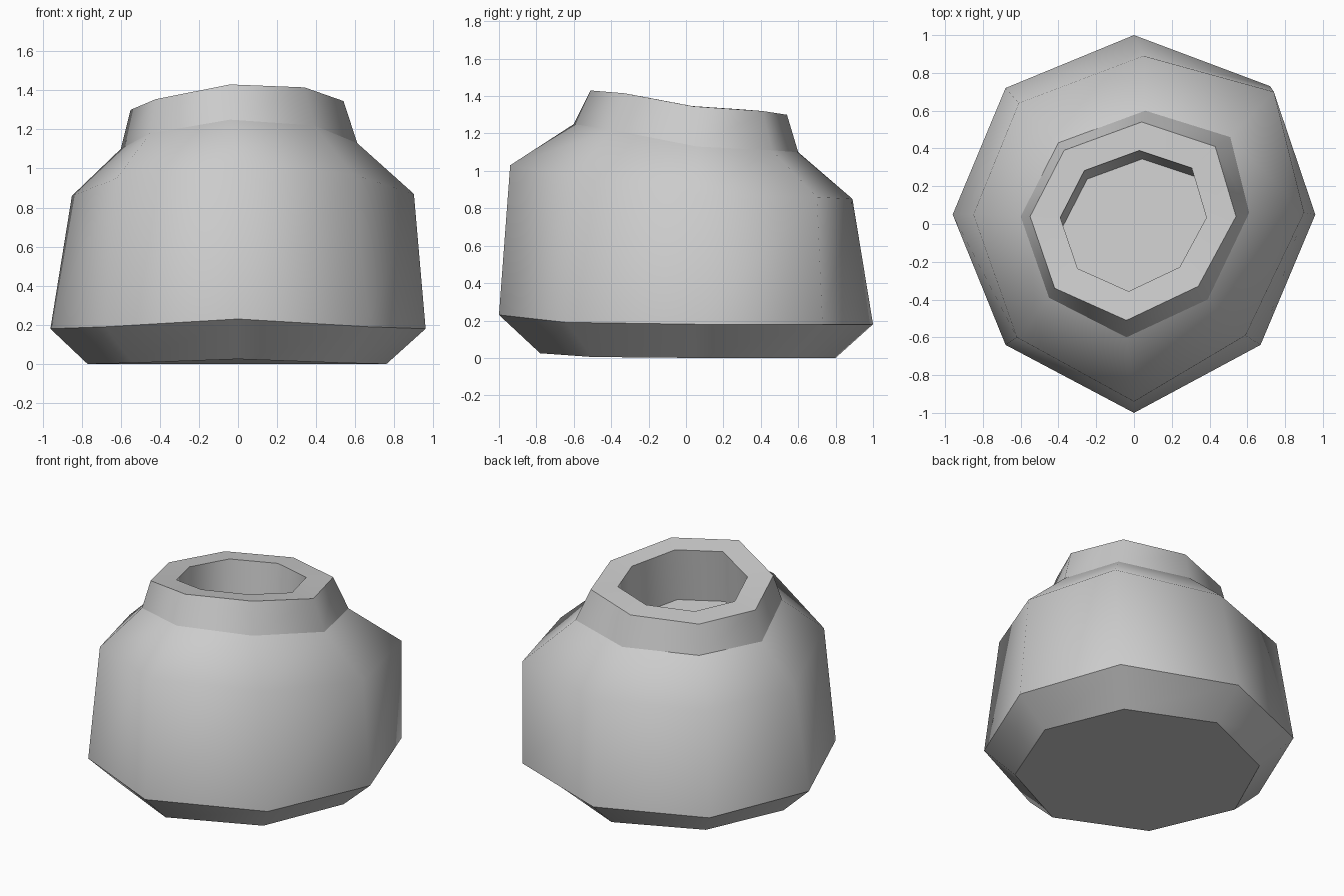
import bpy
import bmesh
from mathutils import Vector

cube = bpy.data.objects.get("Cube")
if cube:
    bpy.data.objects.remove(cube, do_unlink=True)

clay = bpy.data.materials.new("plain grey")
clay.use_nodes = True
grey = (0.6, 0.6, 0.6, 1.0)
clay.diffuse_color = grey
clay.node_tree.nodes["Principled BSDF"].inputs["Base Color"].default_value = grey

# Hand-shaped eight-sided rings, counter-clockwise from the front corner
base = [(0, -.78, .025), (.54, -.5, .005), (.76, .05, 0), (.55, .56, 0),
        (0, .8, 0), (-.54, .56, 0), (-.77, .05, 0), (-.54, -.5, .005)]
belly = [(0, -1, .23), (.67, -.64, .19), (.96, .05, .18), (.72, .73, .18),
         (0, 1, .18), (-.68, .72, .18), (-.96, .05, .18), (-.68, -.64, .19)]
shoulder = [(0, -.94, 1.03), (.59, -.59, .97), (.9, .06, .87), (.74, .7, .86),
            (.05, .89, .85), (-.61, .64, .86), (-.85, .05, .86), (-.62, -.6, .95)]
neck = [(-.04, -.6, 1.25), (.39, -.4, 1.22), (.61, .06, 1.13), (.51, .46, 1.11),
        (.06, .6, 1.1), (-.4, .43, 1.1), (-.6, .04, 1.1), (-.45, -.39, 1.18)]
rim = [(-.04, -.51, 1.43), (.34, -.33, 1.415), (.54, .04, 1.345), (.43, .41, 1.32),
       (.04, .54, 1.3), (-.37, .39, 1.29), (-.55, .04, 1.3), (-.42, -.34, 1.355)]

# The mouth is a smaller copy of the rim, sunk square to its slope
middle = Vector((0, .02, 1.35))
mouth = [middle + (Vector(p) - middle) * .71 for p in rim]
floor = [p + Vector((.015, -.045, -.36)) for p in mouth]


def loft(name, rings, creased):
    """Skin closed rings, cap both ends and crease the chosen rings."""
    bm = bmesh.new()
    loops = [[bm.verts.new(p) for p in ring] for ring in rings]
    for low, high in zip(loops, loops[1:]):
        for i in range(len(low)):
            j = (i + 1) % len(low)
            bm.faces.new((low[i], low[j], high[j], high[i]))
    bm.faces.new(reversed(loops[0]))
    bm.faces.new(loops[-1])
    for face in bm.faces:
        face.smooth = True
    for k in creased:
        for a, b in zip(loops[k], loops[k][1:] + loops[k][:1]):
            bm.edges.get((a, b)).smooth = False
    mesh = bpy.data.meshes.new(name)
    bm.to_mesh(mesh)
    bm.free()
    mesh.materials.append(clay)
    obj = bpy.data.objects.new(name, mesh)
    bpy.context.collection.objects.link(obj)
    return obj


# Squat pot with a collar and a hollow mouth
loft("pot", [base, belly, shoulder, neck, rim, mouth, floor],
     creased=(0, 1, 3, 4, 5, 6))
